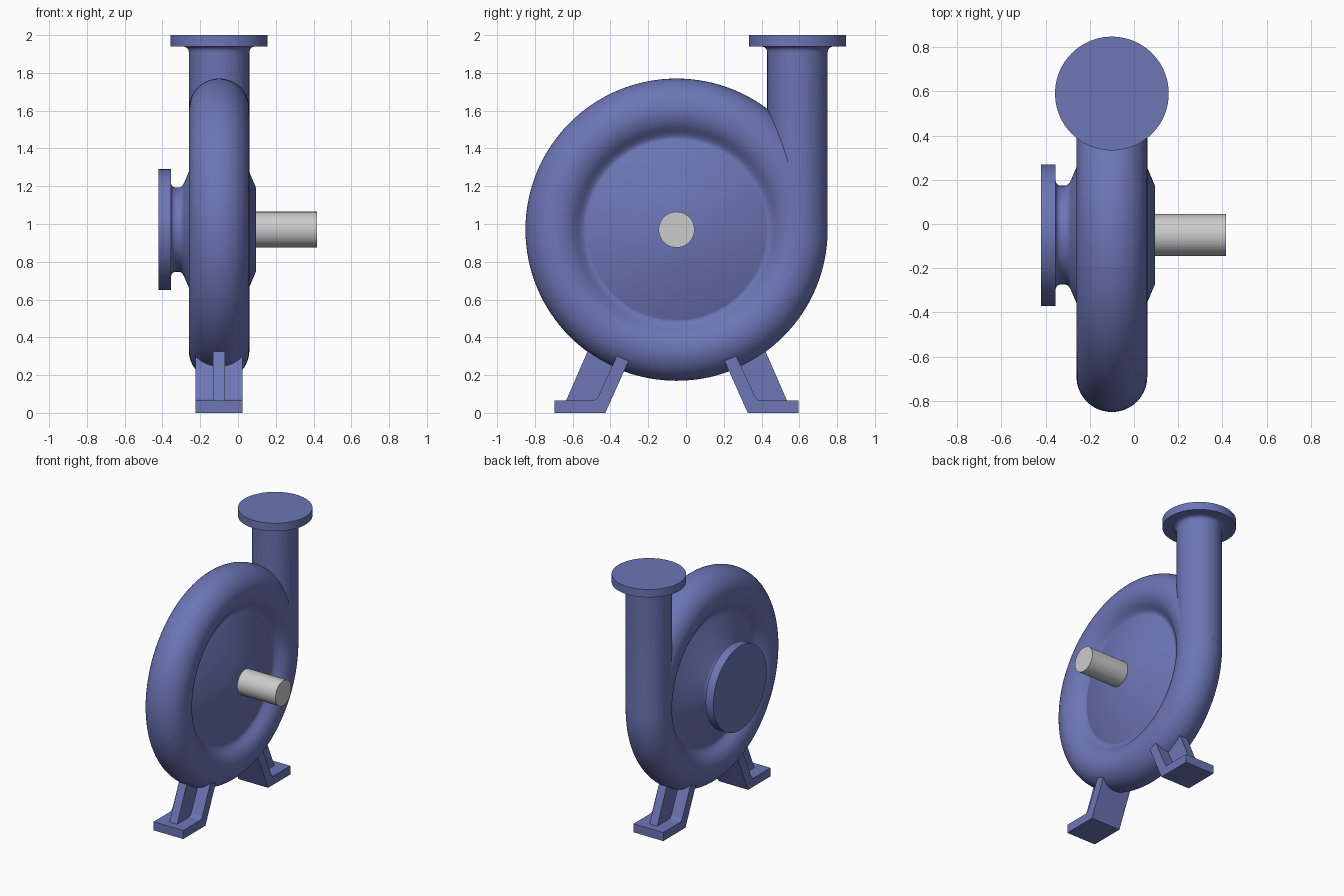
import bpy, bmesh
from math import sin, cos, pi, radians

if "Cube" in bpy.data.objects:
    bpy.data.objects.remove(bpy.data.objects["Cube"])

CX, CY, CZ = -0.10, -0.05, 0.97      # volute centre
R, T = 0.64, 0.16                    # ring and tube radius

blue = bpy.data.materials.new("casing_blue")
blue.diffuse_color = (0.15, 0.18, 0.47, 1)
blue.use_nodes = True
blue.node_tree.nodes["Principled BSDF"].inputs["Base Color"].default_value = blue.diffuse_color


def finish(bm, name, mat, angle=30):
    bmesh.ops.remove_doubles(bm, verts=bm.verts, dist=1e-5)
    bmesh.ops.recalc_face_normals(bm, faces=bm.faces)
    me = bpy.data.meshes.new(name)
    bm.to_mesh(me)
    bm.free()
    ob = bpy.data.objects.new(name, me)
    bpy.context.collection.objects.link(ob)
    if mat:
        me.materials.append(mat)
    bpy.ops.object.select_all(action='DESELECT')
    ob.select_set(True)
    bpy.context.view_layer.objects.active = ob
    bpy.ops.object.shade_smooth_by_angle(angle=radians(angle))
    return ob


def lathe(name, profile, axis, origin, mat=None, n=128):
    """Revolve (position along axis, radius) points round the X or Z axis."""
    bm = bmesh.new()
    rings = []
    for a, r in profile:
        ring = []
        for i in range(n):
            c, s = r * cos(2 * pi * i / n), r * sin(2 * pi * i / n)
            p = (a, c, s) if axis == 'X' else (c, s, a)
            ring.append(bm.verts.new([p[k] + origin[k] for k in range(3)]))
        rings.append(ring)
    for A, B in zip(rings, rings[1:]):
        for i in range(n):
            j = (i + 1) % n
            bm.faces.new((A[i], A[j], B[j], B[i]))
    return finish(bm, name, mat)


def extrude(name, outline, half, side, mat):
    """Extrude a (y, z) outline along X; side = -1 mirrors it about the volute."""
    bm = bmesh.new()
    pts = [(CY + side * (y - CY), z) for y, z in outline]
    f = bm.faces.new([bm.verts.new((CX - half, y, z)) for y, z in pts])
    res = bmesh.ops.extrude_face_region(bm, geom=[f])
    verts = [g for g in res["geom"] if isinstance(g, bmesh.types.BMVert)]
    bmesh.ops.translate(bm, verts=verts, vec=(2 * half, 0, 0))
    return finish(bm, name, mat)


def bezier(a, c, b, n=6):
    return [tuple(a[k] * (1 - t) ** 2 + 2 * c[k] * t * (1 - t) + b[k] * t * t
                  for k in (0, 1)) for t in (i / n for i in range(n + 1))]


# Casing: hub, conical cover, filleted valley, volute tube, then suction neck and flange
valley = bezier((0.088, 0.475), (0.0795, 0.4936), (0.113, 0.527))
tube = [(T * sin(radians(p)), R + T * cos(radians(p))) for p in range(130, -131, -5)]
hub = [(0.195, 0), (0.195, 0.222)]
neck = (bezier((-0.185, 0.249), (-0.195, 0.224), (-0.215, 0.223))
        + bezier((-0.225, 0.223), (-0.255, 0.223), (-0.255, 0.253)))
flange = [(-0.255, 0.32), (-0.32, 0.32), (-0.32, 0)]
profile = hub + valley + tube[1:-1] + [(-a, r) for a, r in reversed(valley)] + neck + flange
lathe("volute_casing", profile, 'X', (CX, CY, CZ), blue)

# Vertical discharge pipe with filleted flange
pipe = ([(CZ, 0), (CZ, T)] + bezier((1.905, T), (1.94, T), (1.94, T + 0.035))
        + [(1.94, 0.257), (2.0, 0.257), (2.0, 0)])
lathe("discharge_pipe", pipe, 'Z', (CX, CY + R, 0), blue)

# Drive shaft
lathe("drive_shaft", [(0.08, 0), (0.08, 0.095), (0.417, 0.095), (0.417, 0)],
      'X', (0, CY, CZ), None, 64)

# Feet: base pad running into a slanted plate, stiffened by a central rib
plate = ([(-0.695, 0), (-0.427, 0), (-0.27, 0.35), (-0.34, 0.36)]
         + bezier((-0.463, 0.09), (-0.474, 0.065), (-0.50, 0.065))
         + [(-0.695, 0.065)])
rib = [(-0.637, 0.06), (-0.45, 0.06), (-0.32, 0.36), (-0.48, 0.42)]
for side, label in ((1, "front"), (-1, "rear")):
    extrude(label + "_foot", plate, 0.125, side, blue)
    extrude(label + "_foot_rib", rib, 0.032, side, blue)
